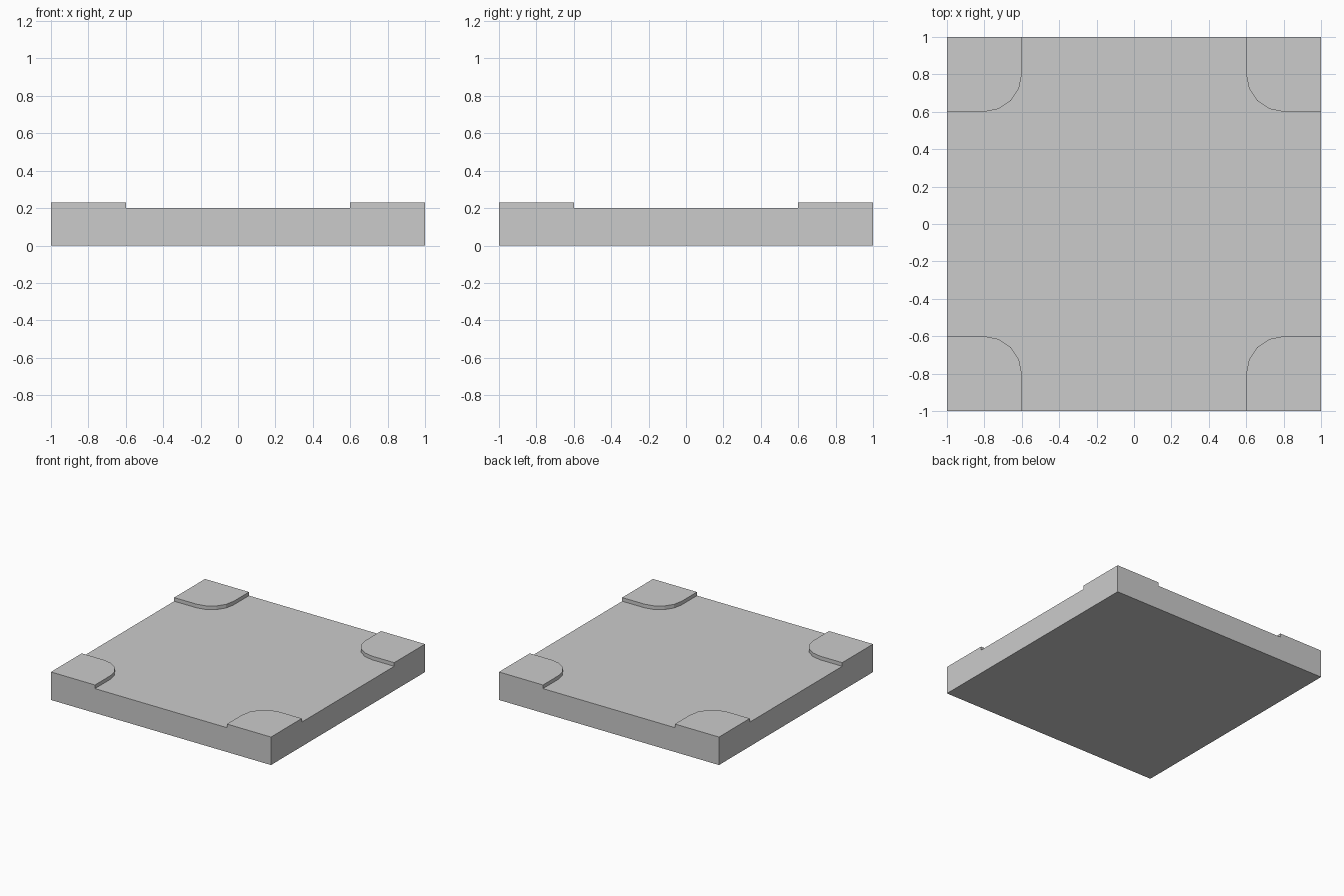
import bpy, bmesh, math

if "Cube" in bpy.data.objects:
    bpy.data.objects.remove(bpy.data.objects["Cube"])

HALF, BASE_H, PAD_H = 1.0, 0.2, 0.03
CENTRE, RADIUS, SEGS = 0.8, 0.2, 4   # rounded inner corner of each pad

bm = bmesh.new()

# flat plan: four corner pads and the floor between them
floor = []
for sx, sy in ((1, 1), (-1, 1), (-1, -1), (1, -1)):
    pts = [(HALF, CENTRE - RADIUS)]
    for i in range(SEGS + 1):
        a = math.radians(270 - 90 * i / SEGS)
        pts.append((CENTRE + RADIUS * math.cos(a), CENTRE + RADIUS * math.sin(a)))
    pts.append((CENTRE - RADIUS, HALF))
    arc = [bm.verts.new((sx * x, sy * y, 0)) for x, y in pts]
    if sx * sy < 0:
        arc.reverse()                # keep the floor outline counter-clockwise
    floor += arc
    bm.faces.new([bm.verts.new((sx * HALF, sy * HALF, 0))] + arc[::-1])
bm.faces.new(floor)


def raise_faces(faces, height, keep):
    res = bmesh.ops.extrude_face_region(bm, geom=faces)["geom"]
    verts = [g for g in res if isinstance(g, bmesh.types.BMVert)]
    bmesh.ops.translate(bm, verts=verts, vec=(0, 0, height))
    old = [f for f in faces if f.is_valid]
    if old and not keep:
        bmesh.ops.delete(bm, geom=old, context='FACES_ONLY')
    return [g for g in res if isinstance(g, bmesh.types.BMFace)]


# slab, then the raised pads
tops = raise_faces(bm.faces[:], BASE_H, True)
pads = [f for f in tops if len(f.verts) < 12]
raise_faces(pads, PAD_H, False)

# merge coplanar side and bottom faces
bmesh.ops.recalc_face_normals(bm, faces=bm.faces[:])
bmesh.ops.dissolve_limit(bm, angle_limit=0.01, verts=bm.verts[:], edges=bm.edges[:])
bmesh.ops.recalc_face_normals(bm, faces=bm.faces[:])

mesh = bpy.data.meshes.new("floor_tile")
bm.to_mesh(mesh)
bm.free()
bpy.context.collection.objects.link(bpy.data.objects.new("floor_tile", mesh))
